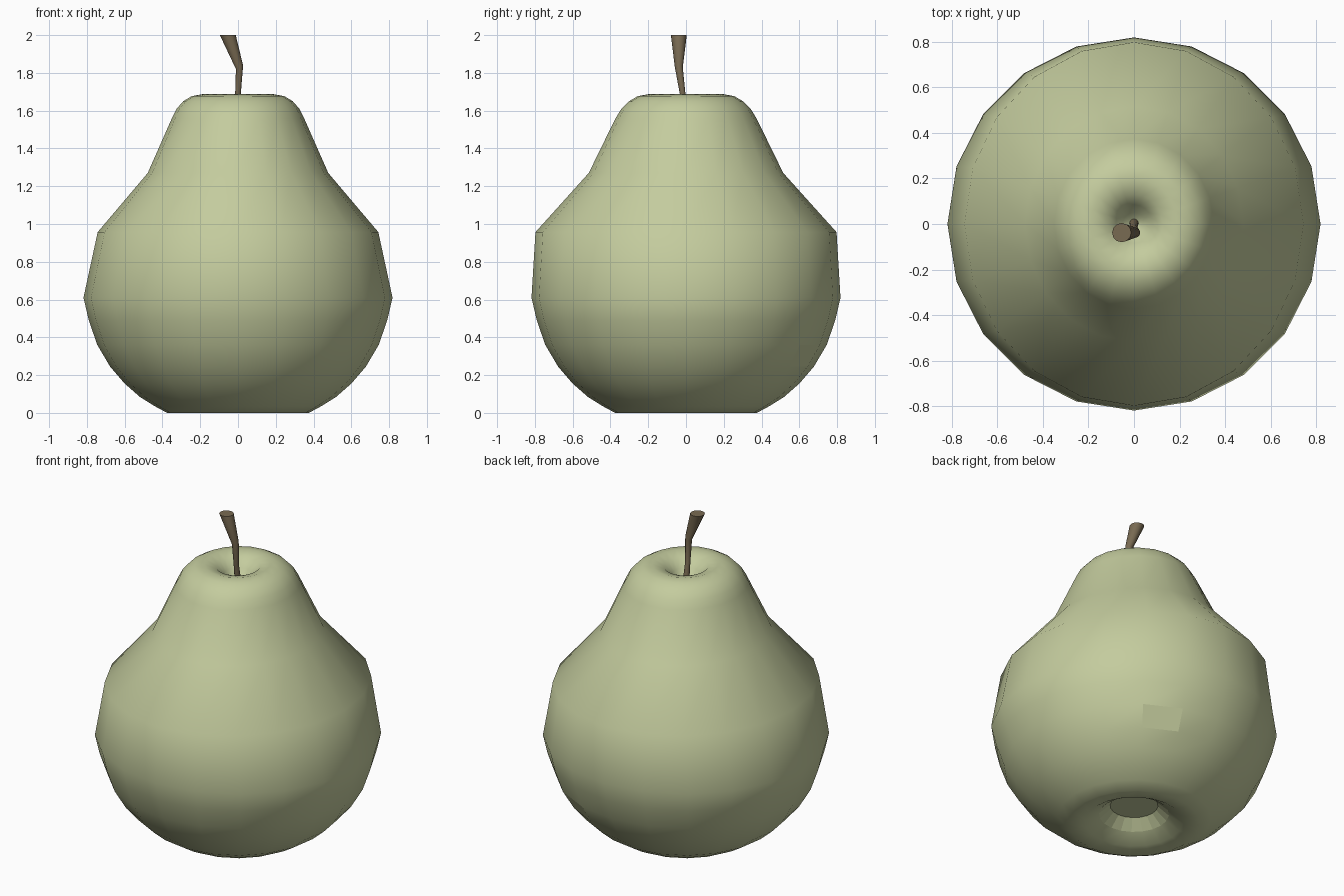
import bpy, bmesh, math

if "Cube" in bpy.data.objects:
    bpy.data.objects.remove(bpy.data.objects["Cube"])

SIDES = 20


def material(name, rgb):
    m = bpy.data.materials.new(name)
    m.diffuse_color = (*rgb, 1)
    m.use_nodes = True
    m.node_tree.nodes["Principled BSDF"].inputs["Base Color"].default_value = m.diffuse_color
    return m


def loft(name, rings, sides, mat, flat=lambda row, col: False):
    """Bridge elliptical rings (cx, cy, z, rx, ry, tilt) and cap both ends."""
    bm = bmesh.new()
    loops = []
    for cx, cy, z, rx, ry, tilt in rings:
        loop = []
        for i in range(sides):
            a = 2 * math.pi * i / sides
            dx, dy = rx * math.cos(a), ry * math.sin(a)
            loop.append(bm.verts.new((cx + dx, cy + dy, z + tilt * dx)))
        loops.append(loop)
    for r, (lo, hi) in enumerate(zip(loops, loops[1:])):
        for i in range(sides):
            j = (i + 1) % sides
            f = bm.faces.new((lo[i], lo[j], hi[j], hi[i]))
            f.smooth = not flat(r, i)
    bm.faces.new(loops[0][::-1])
    bm.faces.new(loops[-1])
    bmesh.ops.recalc_face_normals(bm, faces=bm.faces)
    me = bpy.data.meshes.new(name)
    bm.to_mesh(me)
    bm.free()
    me.materials.append(mat)
    ob = bpy.data.objects.new(name, me)
    bpy.context.collection.objects.link(ob)
    return ob


# Fruit: bottom hollow, belly, neck, shoulder, top hollow (rx, ry, z)
profile = [
    (.137, .137, .118), (.20, .20, .06), (.28, .28, .012), (.375, .375, 0),
    (.44, .44, .035), (.52, .52, .085), (.60, .60, .155), (.677, .677, .245),
    (.745, .745, .36), (.79, .79, .49), (.818, .818, .61), (.743, .797, .957),
    (.478, .515, 1.27), (.35, .373, 1.56), (.325, .342, 1.61),
    (.29, .302, 1.65), (.245, .255, 1.677), (.19, .20, 1.687),
    (.125, .13, 1.668), (.08, .085, 1.62), (.05, .05, 1.57), (.02, .02, 1.55),
]
loft("pear_body", [(0, 0, z, rx, ry, 0) for rx, ry, z in profile], SIDES,
     material("pear_skin", (.55, .60, .34)),
     flat=lambda r, c: r == 0 or (r == 7 and c == 3))

# Stem: thin stalk that bends and flares to a flat tip
stalk = [
    (0, .005, 1.54, .02, .02, 0),
    (0, -.018, 1.69, .015, .015, 0),
    (.008, -.038, 1.83, .019, .021, .5),
    (-.054, -.038, 2.0, .042, .042, 0),
]
loft("stem", stalk, 12, material("stem_wood", (.19, .145, .085)))
